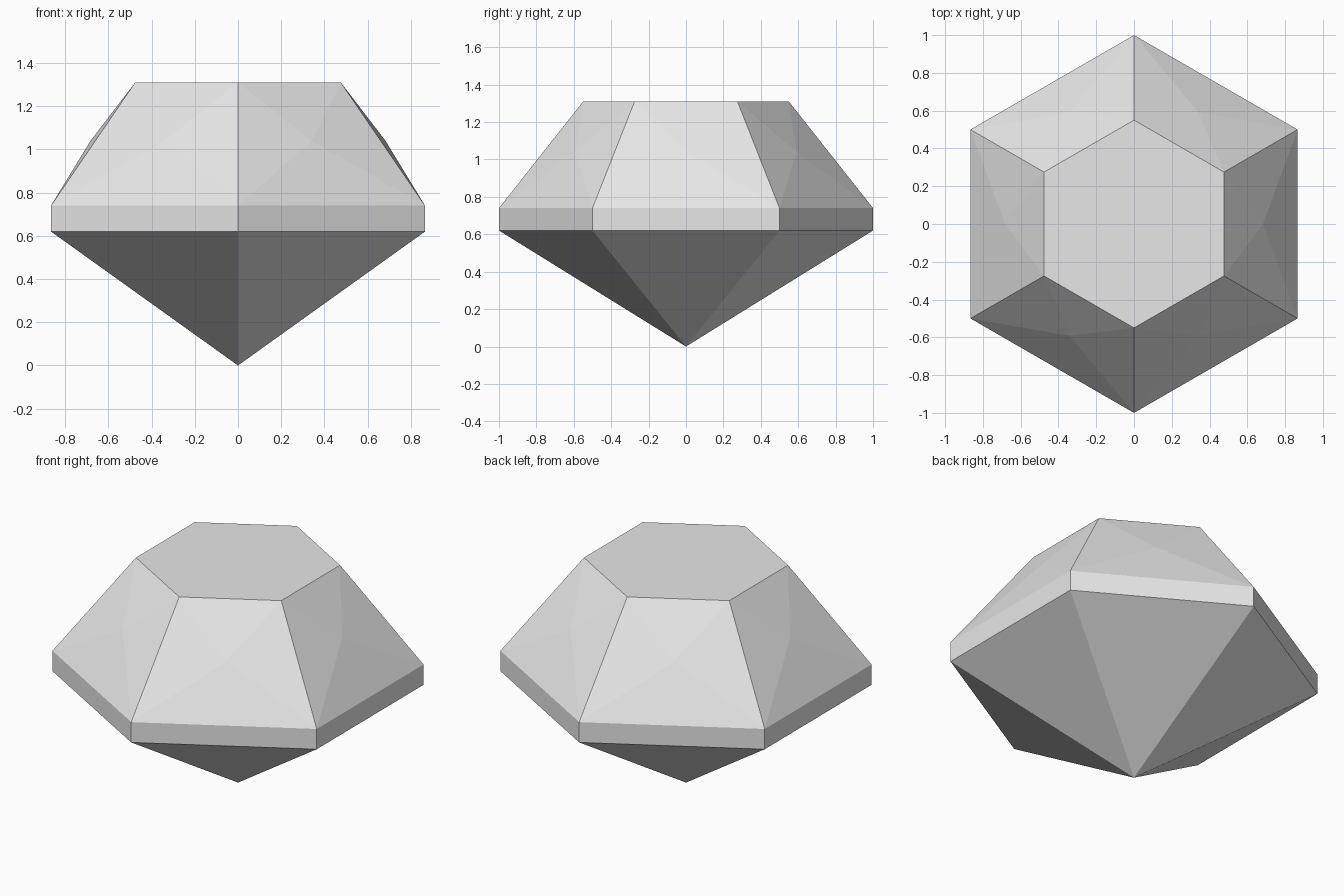
import bpy, bmesh
from math import cos, sin, radians

if "Cube" in bpy.data.objects:
    bpy.data.objects.remove(bpy.data.objects["Cube"])

SIDES = 6

grey = bpy.data.materials.new("light grey")
grey.diffuse_color = (0.8, 0.8, 0.8, 1)
grey.use_nodes = True
grey.node_tree.nodes["Principled BSDF"].inputs["Base Color"].default_value = grey.diffuse_color

bm = bmesh.new()


def ring(radius, z, offset=30):
    """Six points around the axis; offset 30 puts a corner on the y axis."""
    return [bm.verts.new((radius * cos(radians(60 * i + offset)),
                          radius * sin(radians(60 * i + offset)), z))
            for i in range(SIDES)]


tip = bm.verts.new((0, 0, 0))
girdle_low = ring(1.0, 0.62)
girdle_high = ring(1.0, 0.74)
bulge = ring(0.683, 1.04, 60)      # slightly raised centre of each crown side
table = ring(0.55, 1.31)

for i in range(SIDES):
    j = (i + 1) % SIDES
    # pointed underside and upright girdle
    bm.faces.new((tip, girdle_low[j], girdle_low[i]))
    bm.faces.new((girdle_low[i], girdle_low[j], girdle_high[j], girdle_high[i]))
    # crown side: four facets meeting at the raised centre
    corners = (girdle_high[i], girdle_high[j], table[j], table[i])
    for k in range(4):
        bm.faces.new((corners[k], corners[(k + 1) % 4], bulge[i]))
# flat top
bm.faces.new(table)

bmesh.ops.recalc_face_normals(bm, faces=bm.faces)
mesh = bpy.data.meshes.new("cut_gem")
bm.to_mesh(mesh)
bm.free()
mesh.materials.append(grey)
bpy.context.collection.objects.link(bpy.data.objects.new("cut_gem", mesh))
